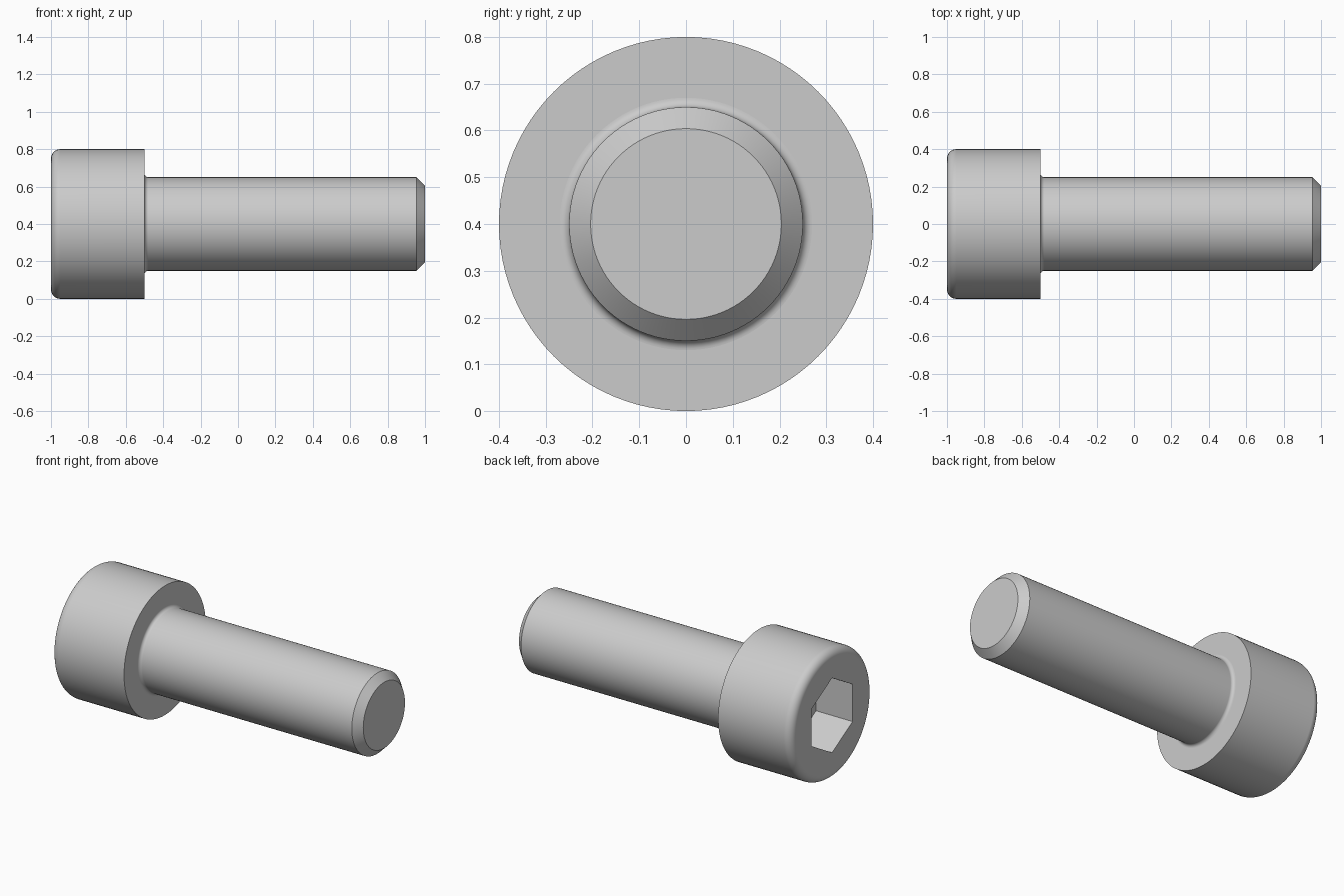
import bpy
import bmesh
from math import cos, sin, pi, radians

cube = bpy.data.objects.get("Cube")
if cube:
    bpy.data.objects.remove(cube, do_unlink=True)

SEGMENTS = 96      # multiple of 12, so hex corners fall on vertices
AXIS_Z = 0.4       # height of the bolt's axis
HEAD_R, SHANK_R = 0.4, 0.25
RIM, FILLET = 0.05, 0.02
SEAT_X = -0.5      # underside of the head

steel = bpy.data.materials.new("steel_grey")
steel.use_nodes = True
grey = (0.6, 0.6, 0.6, 1)
steel.diffuse_color = grey
steel.node_tree.nodes["Principled BSDF"].inputs["Base Color"].default_value = grey


def hex_radius(apothem, angle):
    """Distance from centre to a hexagon side at the given angle."""
    return apothem / cos((angle + pi / 6) % (pi / 3) - pi / 6)


def arc(cx, cr, radius, start, end, steps=8):
    """Points (x, r) of a rounded corner in the profile."""
    angles = [radians(start + (end - start) * i / steps) for i in range(steps + 1)]
    return [(cx + radius * cos(a), cr + radius * sin(a), False) for a in angles]


def lathe(name, profile, cap_start=False, cap_end=False):
    """Turn a profile of (x, r, is_hex) around the x axis."""
    bm = bmesh.new()
    rings = []
    for x, r, is_hex in profile:
        ring = []
        for i in range(SEGMENTS):
            a = 2 * pi * i / SEGMENTS
            d = hex_radius(r, a) if is_hex else r
            ring.append(bm.verts.new((x, d * cos(a), AXIS_Z + d * sin(a))))
        rings.append(ring)
    for a, b in zip(rings, rings[1:]):
        for i in range(SEGMENTS):
            j = (i + 1) % SEGMENTS
            bm.faces.new((a[i], a[j], b[j], b[i]))
    if cap_start:
        bm.faces.new(rings[0][::-1])
    if cap_end:
        bm.faces.new(rings[-1])
    mesh = bpy.data.meshes.new(name)
    bm.to_mesh(mesh)
    bm.free()
    mesh.materials.append(steel)
    obj = bpy.data.objects.new(name, mesh)
    bpy.context.collection.objects.link(obj)
    bpy.ops.object.select_all(action="DESELECT")
    obj.select_set(True)
    bpy.context.view_layer.objects.active = obj
    bpy.ops.object.shade_smooth_by_angle(angle=radians(30))
    # Keep large flat faces flat beside the rounded corners
    weighted = obj.modifiers.new("weighted_normals", "WEIGHTED_NORMAL")
    weighted.keep_sharp = True
    return obj


# Head: hex socket, rounded outer rim, flat underside
lathe("socket_head",
      [(-0.75, 0.2, True), (-1, 0.2, True)]
      + arc(-1 + RIM, HEAD_R - RIM, RIM, 180, 90)
      + [(SEAT_X, HEAD_R, False), (SEAT_X, SHANK_R + FILLET, False)],
      cap_start=True)

# Shank: fillet under the head, plain cylinder, chamfered tip
lathe("shank",
      arc(SEAT_X + FILLET, SHANK_R + FILLET, FILLET, 180, 270)
      + [(0.954, SHANK_R, False), (1, 0.204, False)],
      cap_end=True)
